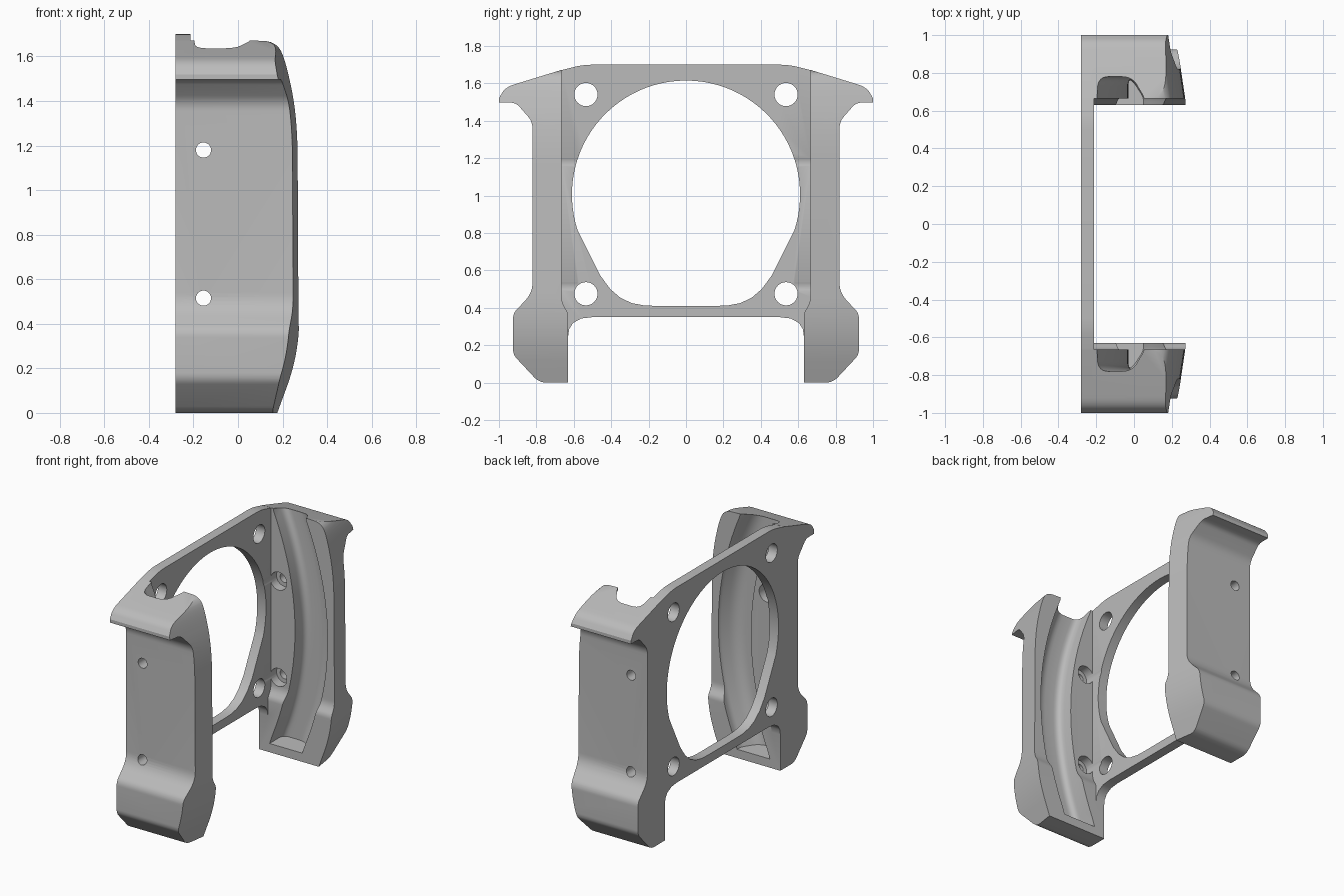
import bpy, bmesh, math
from mathutils import Vector

if "Cube" in bpy.data.objects:
    bpy.data.objects.remove(bpy.data.objects["Cube"])

grey = bpy.data.materials.new("plain grey")
grey.use_nodes = True
grey.diffuse_color = (0.5, 0.5, 0.5, 1)
grey.node_tree.nodes["Principled BSDF"].inputs["Base Color"].default_value = (0.5, 0.5, 0.5, 1)


def rounded(corners, steps=6):
    """Closed outline; a third value on a corner is its fillet length."""
    out = []
    for i, c in enumerate(corners):
        p = Vector(c[:2])
        if len(c) < 3:
            out.append(tuple(p))
            continue
        before = Vector(corners[i - 1][:2]) - p
        after = Vector(corners[(i + 1) % len(corners)][:2]) - p
        a = p + before.normalized() * min(c[2], before.length * 0.49)
        b = p + after.normalized() * min(c[2], after.length * 0.49)
        for k in range(steps + 1):
            t = k / steps
            out.append(tuple(a * (1 - t) ** 2 + p * 2 * t * (1 - t) + b * t * t))
    return out


def loft(name, rings):
    """Solid through matching rings of points, capped at both ends."""
    bm = bmesh.new()
    loops = [[bm.verts.new(p) for p in ring] for ring in rings]
    for lo, hi in zip(loops, loops[1:]):
        for i in range(len(lo)):
            j = (i + 1) % len(lo)
            bm.faces.new((lo[i], lo[j], hi[j], hi[i]))
    bm.faces.new(loops[0][::-1])
    bm.faces.new(loops[-1])
    bmesh.ops.recalc_face_normals(bm, faces=bm.faces)
    mesh = bpy.data.meshes.new(name)
    bm.to_mesh(mesh)
    bm.free()
    mesh.materials.append(grey)
    obj = bpy.data.objects.new(name, mesh)
    bpy.context.collection.objects.link(obj)
    return obj


def along_x(name, outline, x0, x1):
    return loft(name, [[(x, y, z) for y, z in outline] for x in (x0, x1)])


def circle(u, v, r, n=40):
    return [(u + r * math.cos(math.tau * i / n), v + r * math.sin(math.tau * i / n)) for i in range(n)]


def along_y(name, outline, y0, y1):
    return loft(name, [[(x, y, z) for x, z in outline] for y in (y0, y1)])


def apply(obj, mod):
    bpy.context.view_layer.objects.active = obj
    bpy.ops.object.modifier_apply(modifier=mod.name)


def combine(obj, tool, operation):
    mod = obj.modifiers.new(operation, 'BOOLEAN')
    mod.operation, mod.solver, mod.object = operation, 'EXACT', tool
    apply(obj, mod)
    bpy.data.objects.remove(tool)


# Side wall: stepped profile with a hook on top and a bulged foot
wall_profile = rounded([
    (0.63, 0), (0.785, 0, 0.04), (0.925, 0.15, 0.03), (0.925, 0.37, 0.03),
    (0.82, 0.48, 0.06), (0.82, 1.395, 0.04), (0.91, 1.497, 0.03), (1.0, 1.497),
    (1.0, 1.52), (0.965, 1.58, 0.05), (0.665, 1.672), (0.665, 0.43, 0.03), (0.63, 0.37, 0.02)])
wall = along_x("side_wall", wall_profile, -0.28, 0.4)

# Trim the wall's free edge to a rounded, slanted outline
edge = rounded([
    (-0.4, -0.1), (0.14, -0.1), (0.18, 0.01, 0.05), (0.25, 0.2, 0.16), (0.277, 0.37, 0.1),
    (0.272, 1.33, 0.18), (0.215, 1.6, 0.16), (0.17, 1.668, 0.06), (0.06, 1.672), (0.06, 1.8), (-0.4, 1.8)], 8)
trim = loft("trim", [[(x - 0.15 * (y - 0.63) if x > 0 else x, y, z) for x, z in edge]
                     for y in (0.5, 1.1)])
combine(wall, trim, 'INTERSECT')

# Bowed channel along the inner face, open at the top
section = rounded([(0, 0.55), (0, 0.78, 0.05), (0.18, 0.78, 0.06), (0.25, 0.67, 0.02), (0.25, 0.55)])
rings = []
for i in range(33):
    z = 0.06 + 1.7 * i / 32
    bow = -0.03 - 0.17 * ((z - 0.87) / 0.8) ** 2
    rings.append([(max(bow, -0.2) + dx, y, z) for dx, y in section])
combine(wall, loft("channel", rings), 'DIFFERENCE')

# Mirror the wall to the other side
mirror = wall.modifiers.new("mirror", 'MIRROR')
mirror.use_axis = (False, True, False)
mirror.use_mirror_merge = False
apply(wall, mirror)

# Thin plate joining both walls
half = [(0.5, 0.35), (0.56, 0.343), (0.605, 0.318), (0.625, 0.285), (0.63, 0.25), (0.66, 0.2),
        (0.7, 0.25), (0.7, 1.6), (0.67, 1.67), (0.58, 1.692), (0.54, 1.698), (0.5, 1.7)]
plate = along_x("bracket_body", half + [(-y, z) for y, z in reversed(half)], -0.28, -0.213)

# Large opening: round above, narrowing to a flat base
arc = [(0.61 * math.sin(math.radians(a)), 1.005 + 0.61 * math.cos(math.radians(a))) for a in range(0, 109, 4)]
right = arc + [(0.46, 0.575), (0.405, 0.5), (0.35, 0.453), (0.29, 0.425), (0.22, 0.412), (0.15, 0.41)]
opening = right + [(-y, z) for y, z in reversed(right[1:])]
combine(plate, along_x("opening", opening, -0.4, 0), 'DIFFERENCE')

# Corner holes in the plate
for y in (-0.535, 0.535):
    for z in (0.475, 1.54):
        combine(plate, along_x("corner_hole", circle(y, z, 0.062), -0.4, -0.1), 'DIFFERENCE')

combine(plate, wall, 'UNION')

# Counterbored screw holes through the walls
for side in (-1, 1):
    for z in (0.515, 1.18):
        combine(plate, along_y("screw_hole", circle(-0.155, z, 0.034, 32), side * 0.55, side * 1.1), 'DIFFERENCE')
        combine(plate, along_y("counterbore", circle(-0.155, z, 0.062), side * 0.58, side * 0.73), 'DIFFERENCE')

# Smooth the curves and keep the edges crisp
bpy.ops.object.select_all(action='DESELECT')
plate.select_set(True)
bpy.context.view_layer.objects.active = plate
bpy.ops.object.shade_smooth_by_angle(angle=math.radians(30))
